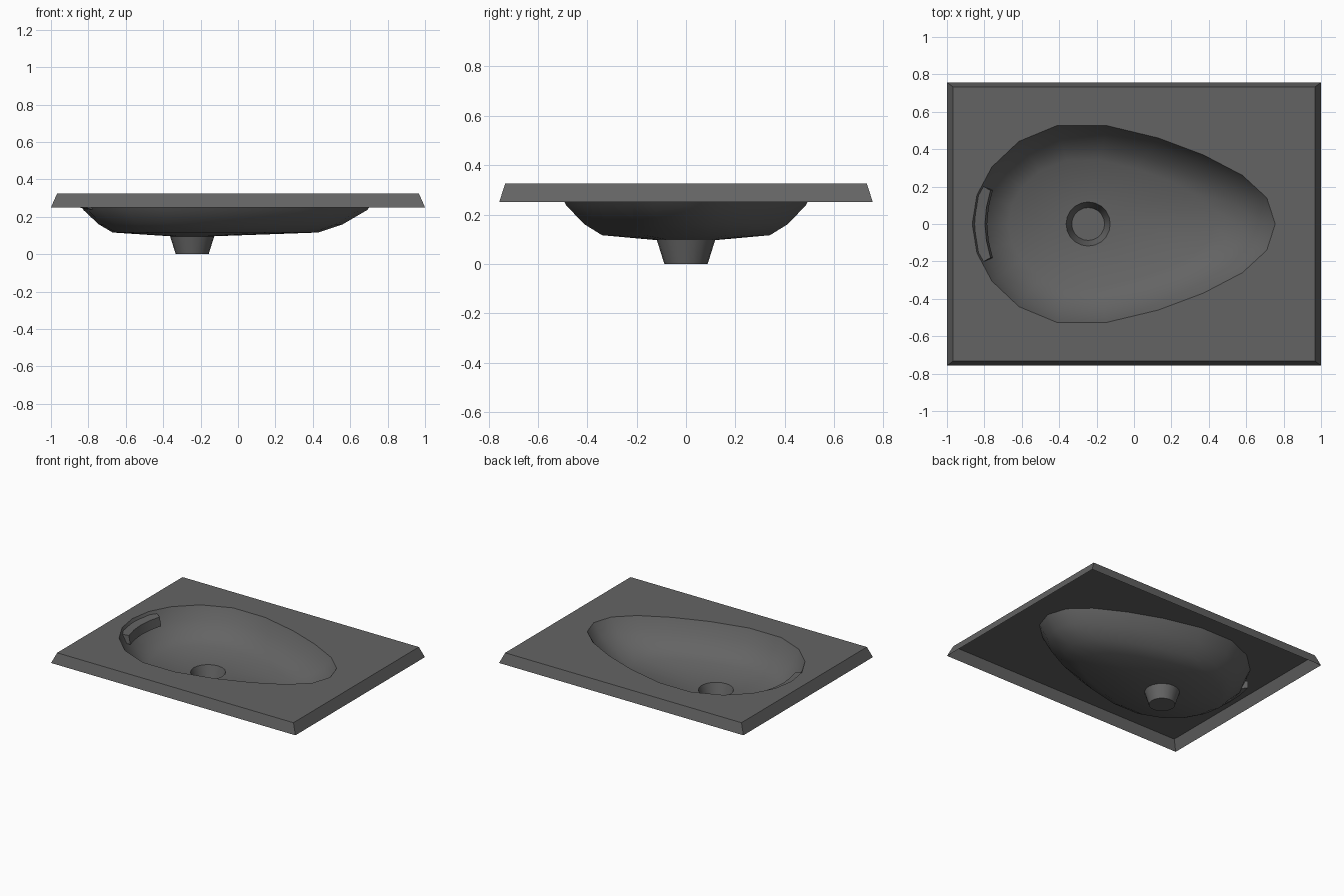
import bpy, bmesh, math

if "Cube" in bpy.data.objects:
    bpy.data.objects.remove(bpy.data.objects["Cube"])

# Egg-shaped rim of the bowl: half outline, mirrored across y
HALF = [(0.755, 0), (0.71, 0.14), (0.58, 0.26), (0.37, 0.37), (0.13, 0.46), (-0.15, 0.527),
        (-0.41, 0.527), (-0.615, 0.442), (-0.76, 0.305), (-0.84, 0.155), (-0.865, 0)]
RIM = HALF + [(x, -y) for x, y in HALF[-2:0:-1]]
TOP = 0.325

# Dark grey finish
DARK = bpy.data.materials.new("dark_grey")
DARK.diffuse_color = (0.127, 0.127, 0.127, 1)
DARK.use_nodes = True
DARK.node_tree.nodes["Principled BSDF"].inputs["Base Color"].default_value = DARK.diffuse_color


def egg(x0, x1, sy, z):
    """Rim outline refitted to x0..x1, scaled in y."""
    return [(x0 + (x + 0.865) / 1.62 * (x1 - x0), y * sy, z) for x, y in RIM]


def circle(r, z, n=20):
    return [(-0.245 + r * math.cos(2 * math.pi * i / n), r * math.sin(2 * math.pi * i / n), z)
            for i in range(n)]


def rect(x, y, z):
    return [(x, y, z), (-x, y, z), (-x, -y, z), (x, -y, z)]


def finish(name, bm, smooth=None):
    mesh = bpy.data.meshes.new(name)
    bm.to_mesh(mesh)
    bm.free()
    mesh.materials.append(DARK)
    obj = bpy.data.objects.new(name, mesh)
    bpy.context.collection.objects.link(obj)
    if smooth:
        bpy.ops.object.select_all(action='DESELECT')
        obj.select_set(True)
        bpy.context.view_layer.objects.active = obj
        bpy.ops.object.shade_smooth_by_angle(angle=math.radians(smooth))
    return obj


def loft(bm, rings):
    """Skin successive counter-clockwise rings, going down the inside of a bowl."""
    loops = [[bm.verts.new(p) for p in r] for r in rings]
    for a, b in zip(loops, loops[1:]):
        n = len(a)
        for i in range(n):
            j = (i + 1) % n
            bm.faces.new((a[i], a[j], b[j], b[i]))
    return loops


# Counter: flared skirt, open below, top pierced by the bowl
bm = bmesh.new()
top = loft(bm, [rect(0.967, 0.733, TOP), rect(1.0, 0.757, 0.25)])[0]
for f in bm.faces:
    f.normal_flip()
hole = [bm.verts.new((x, y, TOP)) for x, y in RIM]
edges = [bm.edges.get((top[i], top[(i + 1) % 4])) for i in range(4)]
edges += [bm.edges.new((hole[i], hole[(i + 1) % 20])) for i in range(20)]
fill = bmesh.ops.triangle_fill(bm, edges=edges, use_beauty=True, normal=(0, 0, 1))
for f in [g for g in fill['geom'] if isinstance(g, bmesh.types.BMFace)]:
    f.normal_update()
    if f.normal.z < 0:
        f.normal_flip()
finish("counter", bm)

# Bowl: shell sinking to the drain opening
bm = bmesh.new()
loft(bm, [egg(-0.865, 0.755, 1, TOP), egg(-0.827, 0.692, 0.922, 0.237),
          egg(-0.745, 0.56, 0.78, 0.16), egg(-0.67, 0.43, 0.645, 0.116), circle(0.118, 0.096)])
finish("bowl", bm, 60)

# Drain: tapered cup with a closed bottom
bm = bmesh.new()
end = loft(bm, [circle(0.118, 0.096), circle(0.088, 0.0)])[-1]
bm.faces.new(end)
finish("drain", bm, 40)

# Overflow lip: curved bar set into the wide end of the bowl
bm = bmesh.new()
path = [(-0.755, -0.18), (-0.777, -0.09), (-0.785, 0), (-0.777, 0.09), (-0.755, 0.18)]
sections = []
for x, y in path:
    ox, oy = x - 0.067, y * 1.17
    sections.append([bm.verts.new(p) for p in (
        (x, y, 0.23), (x - 0.012, y, 0.295), (ox, oy, 0.305), (ox, oy, 0.252))])
for a, b in zip(sections, sections[1:]):
    for i in range(4):
        j = (i + 1) % 4
        bm.faces.new((a[i], b[i], b[j], a[j]))
bm.faces.new(sections[0])
bm.faces.new(sections[-1][::-1])
bmesh.ops.recalc_face_normals(bm, faces=bm.faces)
finish("overflow_lip", bm, 60)
